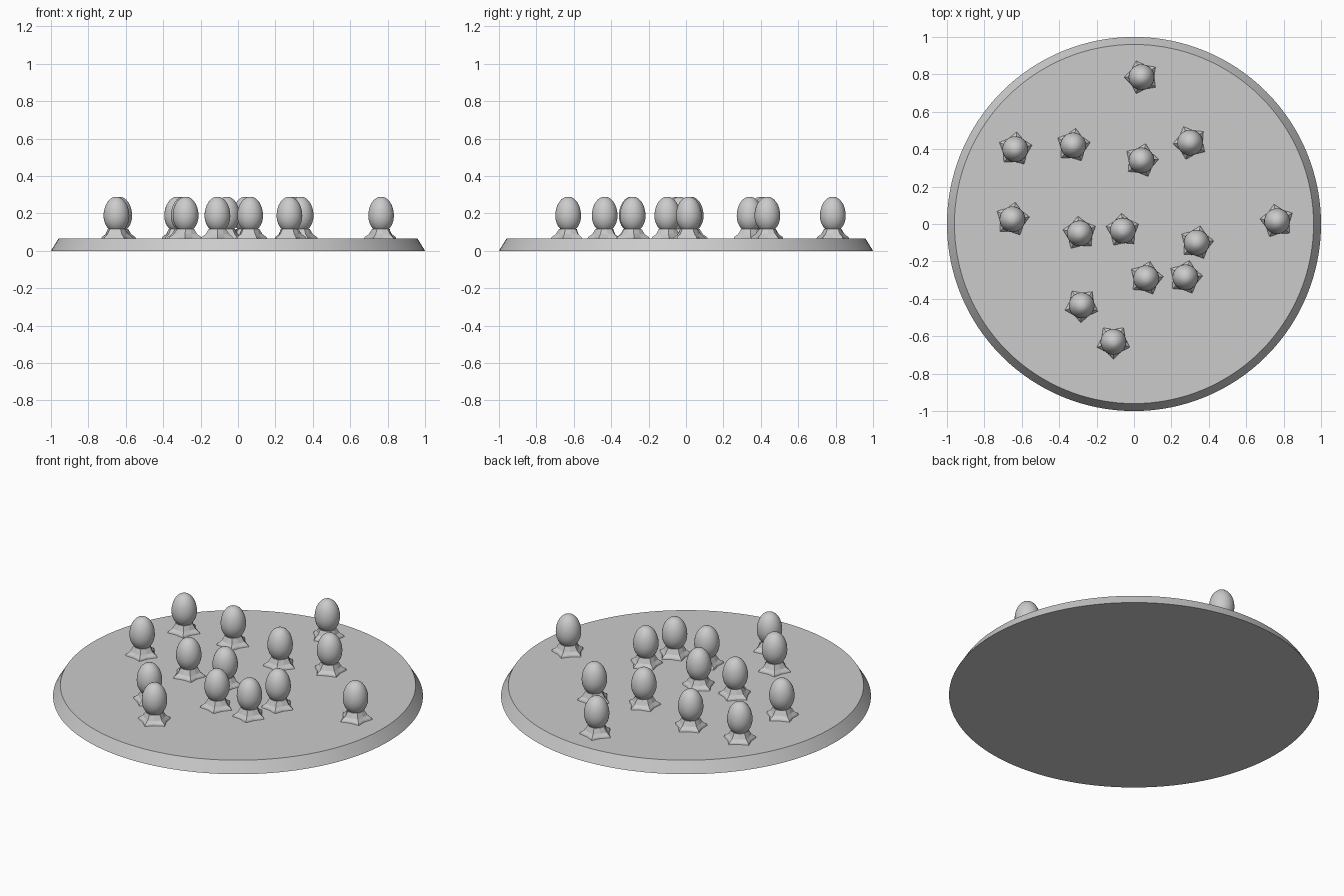
import bpy, bmesh
from math import cos, sin, pi, radians

if "Cube" in bpy.data.objects:
    bpy.data.objects.remove(bpy.data.objects["Cube"])


def loft(name, rings, smooth_angle=None):
    """Mesh from equal-length rings of points, capped at both ends."""
    bm = bmesh.new()
    loops = [[bm.verts.new(p) for p in ring] for ring in rings]
    n = len(loops[0])
    for a, b in zip(loops, loops[1:]):
        for i in range(n):
            j = (i + 1) % n
            bm.faces.new((a[i], a[j], b[j], b[i]))
    bm.faces.new(loops[0][::-1])
    bm.faces.new(loops[-1])
    me = bpy.data.meshes.new(name)
    bm.to_mesh(me)
    bm.free()
    ob = bpy.data.objects.new(name, me)
    bpy.context.collection.objects.link(ob)
    if smooth_angle:
        bpy.ops.object.select_all(action='DESELECT')
        ob.select_set(True)
        bpy.context.view_layer.objects.active = ob
        bpy.ops.object.shade_smooth_by_angle(angle=radians(smooth_angle))
    return ob


def circle(r, z, n):
    return [(r * cos(2 * pi * i / n), r * sin(2 * pi * i / n), z) for i in range(n)]


def star(tip, valley, z):
    return [((valley if i % 2 else tip) * cos(pi * i / 5),
             (valley if i % 2 else tip) * sin(pi * i / 5), z) for i in range(10)]


# Round bevelled plate
TOP = 0.065
loft("plate", [circle(1.0, 0, 128), circle(0.96, TOP, 128)], 20)

# Egg body: fuller below, narrower at the top
egg_rings = []
for k in range(1, 16):
    t = -pi / 2 + pi * k / 16
    height = 0.103 if t > 0 else 0.088
    egg_rings.append(circle(0.069 * cos(t), 0.187 + height * sin(t), 32))
egg = loft("egg", egg_rings, 40)

# Flared five-pointed foot
foot = loft("star_foot", [star(0.094, 0.068, TOP - 0.003), star(0.088, 0.064, 0.074),
                          star(0.066, 0.055, 0.089), star(0.048, 0.046, 0.118)])

# x, y, turn of each egg on the plate
places = [(0.04, 0.785, 36), (-0.635, 0.40, 13), (-0.325, 0.42, 10), (0.04, 0.34, 4),
          (0.30, 0.435, 40), (-0.65, 0.025, 8), (-0.29, -0.05, 24), (-0.06, -0.035, 22),
          (0.335, -0.10, 6), (0.765, 0.015, 28), (0.065, -0.29, 5), (0.275, -0.285, 5),
          (-0.28, -0.435, 52), (-0.11, -0.63, 54)]
for i, (x, y, turn) in enumerate(places):
    for part in (egg, foot):
        ob = part if i == 0 else part.copy()
        if i:
            bpy.context.collection.objects.link(ob)
        ob.location = (x, y, 0)
        ob.rotation_euler = (0, 0, radians(turn))
